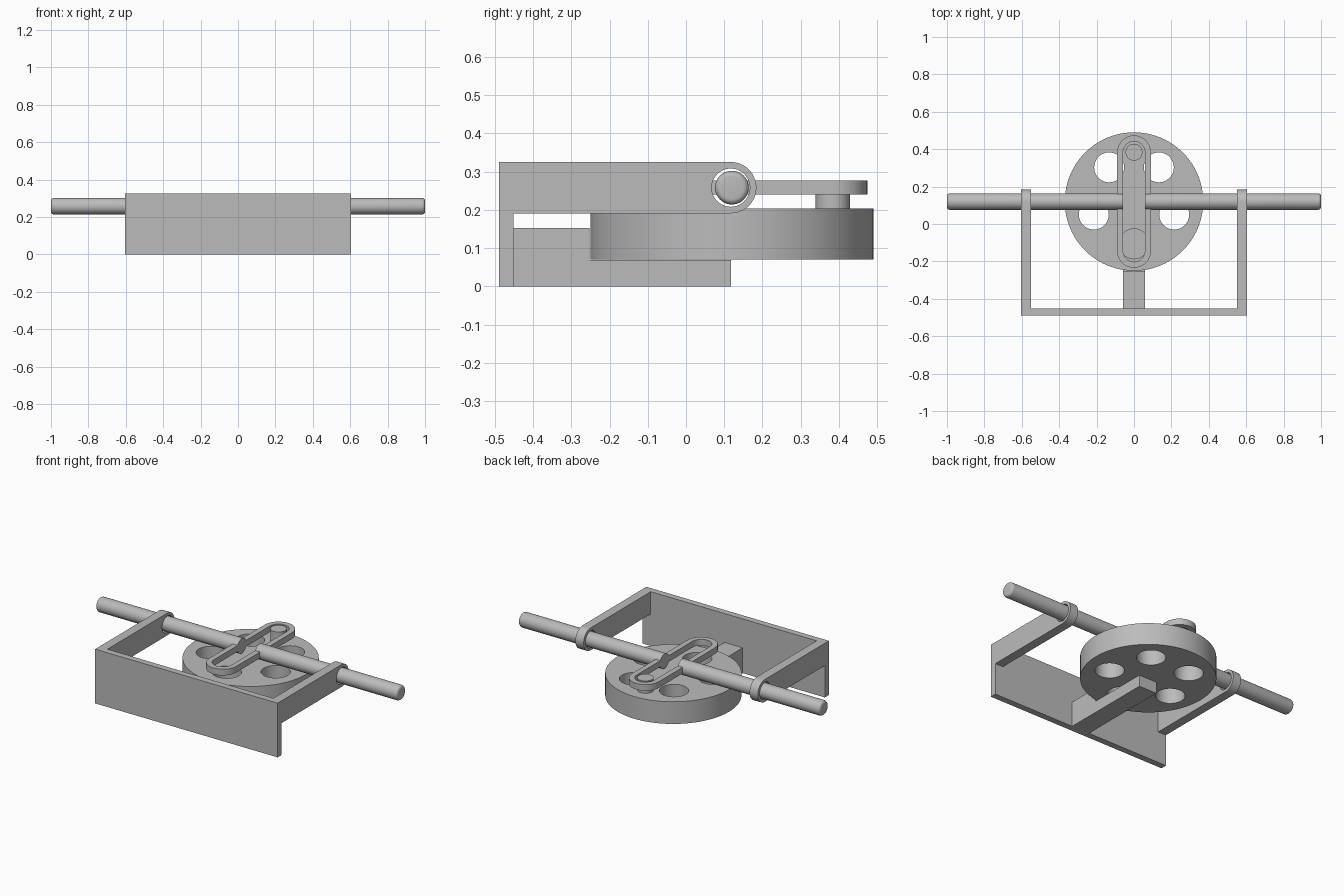
import bpy, bmesh
from math import pi, cos, sin, radians
from mathutils import Matrix

cube = bpy.data.objects.get("Cube")
if cube:
    bpy.data.objects.remove(cube, do_unlink=True)

grey = bpy.data.materials.new("machined grey")
grey.use_nodes = True
COLOUR = (0.5, 0.5, 0.5, 1)
grey.diffuse_color = COLOUR
grey.node_tree.nodes["Principled BSDF"].inputs["Base Color"].default_value = COLOUR

AXIS_Y, AXIS_Z = 0.12, 0.258      # rod line and wheel centre
SIDEWAYS = (pi / 2, 0, pi / 2)    # profile x, y becomes world y, z


def finish(ob):
    ob.data.materials.clear()
    ob.data.materials.append(grey)
    bpy.ops.object.select_all(action='DESELECT')
    ob.select_set(True)
    bpy.context.view_layer.objects.active = ob
    bpy.ops.object.shade_smooth_by_angle(angle=radians(30))


def arc(cx, cy, r, start=0, sweep=2 * pi, n=48):
    steps = n if sweep >= 2 * pi else n + 1
    return [(cx + r * cos(start + sweep * i / n), cy + r * sin(start + sweep * i / n))
            for i in range(steps)]


def stadium(r, half):
    return arc(0, half - r, r, 0, pi, 24) + arc(0, r - half, r, pi, pi, 24)


def extruded(name, loops, depth, location, rotation=(0, 0, 0)):
    """Filled outline (first loop) with holes (other loops), given thickness."""
    curve = bpy.data.curves.new(name + " outline", 'CURVE')
    curve.dimensions, curve.fill_mode, curve.extrude = '2D', 'BOTH', depth / 2
    for pts in loops:
        spline = curve.splines.new('POLY')
        spline.points.add(len(pts) - 1)
        for p, (x, y) in zip(spline.points, pts):
            p.co = (x, y, 0, 1)
        spline.use_cyclic_u = True
    temp = bpy.data.objects.new(name + " outline", curve)
    bpy.context.collection.objects.link(temp)
    bpy.context.view_layer.update()
    mesh = bpy.data.meshes.new_from_object(
        temp.evaluated_get(bpy.context.evaluated_depsgraph_get()))
    bpy.data.objects.remove(temp, do_unlink=True)
    bm = bmesh.new()
    bm.from_mesh(mesh)
    bmesh.ops.remove_doubles(bm, verts=bm.verts, dist=0.0001)
    bmesh.ops.recalc_face_normals(bm, faces=bm.faces)
    bm.to_mesh(mesh)
    bm.free()
    ob = bpy.data.objects.new(name, mesh)
    ob.location, ob.rotation_euler = location, rotation
    bpy.context.collection.objects.link(ob)
    finish(ob)


def rod(name, side, inner, outer, r, rounding):
    """Horizontal rod with a rounded outer end."""
    bm = bmesh.new()
    bmesh.ops.create_cone(bm, cap_ends=True, segments=48, radius1=r, radius2=r,
                          depth=outer - inner)
    rim = [e for e in bm.edges if all(v.co.z > 0 for v in e.verts)]
    bmesh.ops.bevel(bm, geom=rim, offset=rounding, segments=5, profile=0.5,
                    affect='EDGES')
    bmesh.ops.rotate(bm, verts=bm.verts, matrix=Matrix.Rotation(side * pi / 2, 3, 'Y'))
    mesh = bpy.data.meshes.new(name)
    bm.to_mesh(mesh)
    bm.free()
    ob = bpy.data.objects.new(name, mesh)
    ob.location = (side * (inner + outer) / 2, AXIS_Y, AXIS_Z)
    bpy.context.collection.objects.link(ob)
    finish(ob)


# Wheel with five round holes
holes = [arc(0.226 * cos(a), 0.226 * sin(a), 0.08)
         for a in (-pi / 2 + 2 * pi * i / 5 for i in range(5))]
extruded("crank_wheel", [arc(0, 0, 0.37, n=96)] + holes, 0.133, (0, AXIS_Y, 0.1365))

# Crank pin riding in the slot
extruded("crank_pin", [arc(0, 0, 0.045)], 0.077, (0, 0.384, 0.2385))

# Slotted yoke
extruded("slotted_yoke", [stadium(0.09, 0.354), stadium(0.058, 0.322)], 0.037,
         (0, AXIS_Y, AXIS_Z))

# Front plate
w = 0.605
extruded("front_plate", [[(-w, 0), (w, 0), (w, 0.325), (-w, 0.325)]], 0.038,
         (0, -0.47, 0), (pi / 2, 0, 0))

# Stepped support under the wheel
step = [(-0.452, 0), (0.117, 0), (0.117, 0.069), (-0.252, 0.069),
        (-0.252, 0.152), (-0.452, 0.152)]
extruded("wheel_support", [step], 0.12, (0, 0, 0), SIDEWAYS)

# Side arms with bearing eyes, and the two rods
arm = [(-0.452, 0.325), (-0.452, 0.191)] + arc(AXIS_Y - 0.003, AXIS_Z, 0.067, -pi / 2, pi, 32)
for side, label in ((1, "left"), (-1, "right")):
    extruded(label + "_arm", [arm, arc(AXIS_Y - 0.003, AXIS_Z, 0.05)], 0.055,
             (side * 0.5775, 0, 0), SIDEWAYS)
    rod(label + "_rod", side, 0.058, 1.0, 0.044, 0.015)
